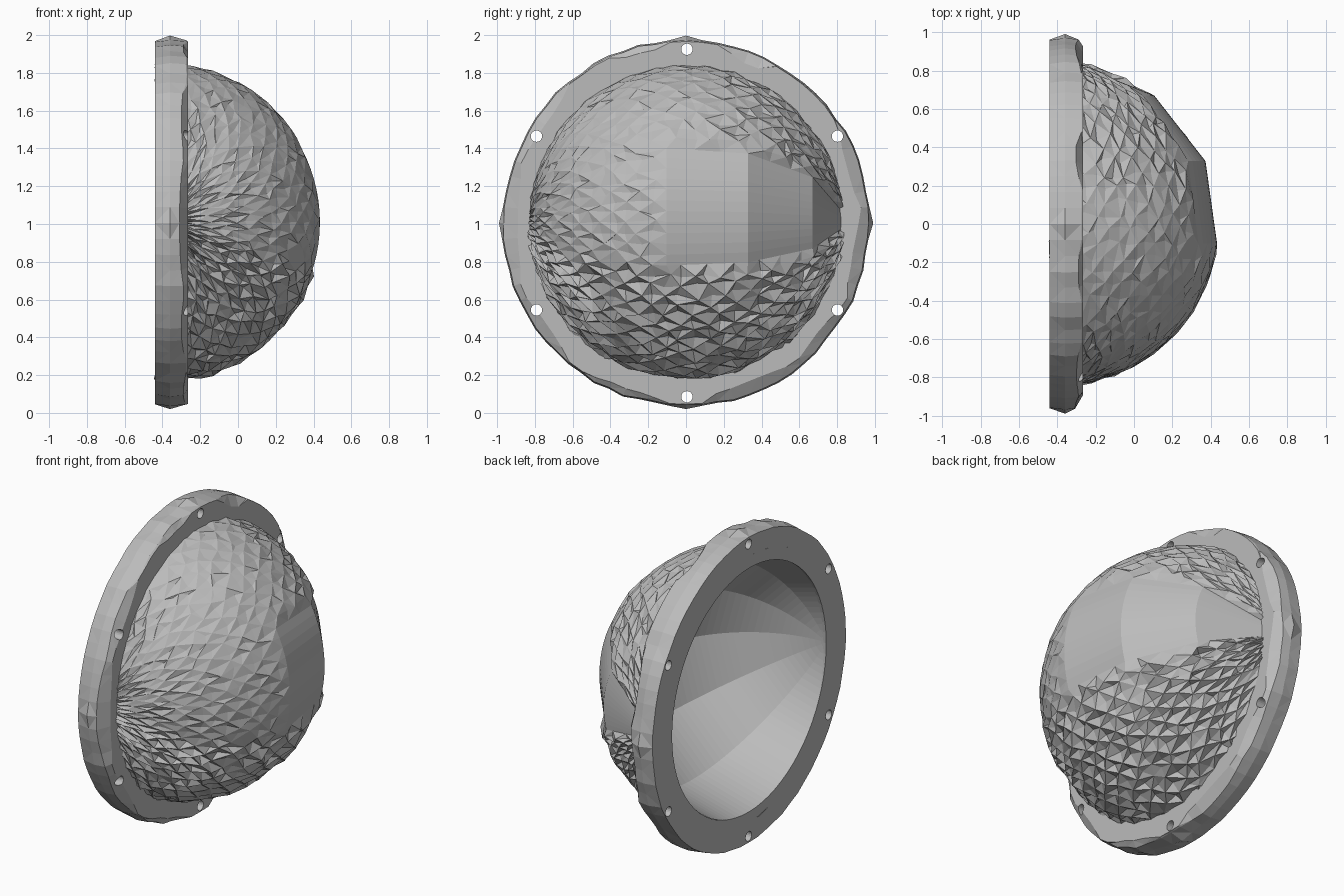
import bpy, bmesh, math, random
from mathutils import Vector, Matrix

if "Cube" in bpy.data.objects:
    bpy.data.objects.remove(bpy.data.objects["Cube"])

random.seed(7)
grey = bpy.data.materials.new("stone grey")
grey.diffuse_color = (0.5, 0.5, 0.5, 1)
grey.use_nodes = True
grey.node_tree.nodes["Principled BSDF"].inputs["Base Color"].default_value = grey.diffuse_color
CY, CZ = 0.0, 1.01
rad = math.radians


def finish(bm, name):
    bmesh.ops.remove_doubles(bm, verts=bm.verts, dist=0.0005)
    mesh = bpy.data.meshes.new(name)
    bm.to_mesh(mesh)
    bm.free()
    mesh.materials.append(grey)
    obj = bpy.data.objects.new(name, mesh)
    bpy.context.collection.objects.link(obj)
    return obj


def skin(bm, rows, flip=False, closed=False, split=False):
    """Join rows of points with faces, optionally as alternating triangles."""
    grid = [[bm.verts.new(p) for p in row] for row in rows]
    pairs = len(grid) if closed else len(grid) - 1
    for i in range(pairs):
        a, b = grid[i], grid[(i + 1) % len(grid)]
        for j in range(len(a) - 1):
            q = [a[j], a[j + 1], b[j + 1], b[j]]
            if flip:
                q.reverse()
            if split:
                if (i + j) % 2:
                    q = q[1:] + q[:1]
                bm.faces.new(q[:3])
                bm.faces.new([q[0], q[2], q[3]])
            else:
                bm.faces.new(q)


def dome_point(cx, r, lat, elev):
    """Point on a half ball whose poles lie on the y axis."""
    return Vector((cx + r * math.cos(lat) * math.cos(elev),
                   CY + r * math.sin(lat),
                   CZ + r * math.cos(lat) * math.sin(elev)))


def outer_radius(i, j, lat, elev):
    """Broad plain bands on one side, chipped scales elsewhere (degrees)."""
    r = 0.84
    plain = lat >= -7 and -16 <= elev <= 30
    if plain:
        if lat <= 83:
            middle = -7 + 30 * min(2, int((lat + 7) // 30)) + 15
            r *= math.cos(rad(15)) / math.cos(rad(lat - middle))
        return r, 0
    amp = 0.019 if elev < -16 else (0.012 if lat > 10 else 0.007)
    if abs(elev) > 84:
        amp *= 0.3
    wave = 0.6 if (i + j) % 2 else -0.6
    return r + amp * (wave + random.uniform(-0.6, 0.6)) - 0.2 * amp, 1


# Scaly outer dome
bm = bmesh.new()
lats = [-90] + [-87 + 5 * i for i in range(35)] + [90]
rows = []
for i, lat in enumerate(lats):
    row = []
    for j in range(47):
        elev = -92 + 4 * j
        r, rough = outer_radius(i, j, lat, elev)
        if abs(lat) == 90:
            r, rough = 0.835, 0
        la = lat + rough * random.uniform(-1.6, 1.6) * (abs(lat) < 85)
        el = elev + rough * random.uniform(-1.2, 1.2)
        row.append(dome_point(-0.40, r, rad(la), rad(el)))
    rows.append(row)
skin(bm, rows, flip=True, split=True)
finish(bm, "outer_dome")

# Hollow inside, made of six wide gores
bm = bmesh.new()
rows = [[dome_point(-0.44, 0.77, rad(-90 + 3 * i), rad(-90 + 30 * j))
         for j in range(7)] for i in range(61)]
skin(bm, rows)
finish(bm, "inner_bowl")

# Mounting flange with a chipped front edge: centre angle, half width, depth
chips = [(180, 22, 0.07), (215, 12, 0.05), (250, 12, 0.03), (292, 16, 0.06),
         (320, 12, 0.05), (350, 16, 0.06), (17, 14, 0.06), (68, 8, 0.06),
         (105, 10, 0.03), (145, 14, 0.05)]
bm = bmesh.new()
rows = []
N = 72
for k in range(N):
    deg = 360 * k / N
    chip = 0
    for mid, half, depth in chips:
        off = abs((deg - mid + 180) % 360 - 180)
        if off < half:
            chip = max(chip, depth * math.sqrt(1 - (off / half) ** 2))
    # four blunt points around the rim
    point = 0.018 if k % (N // 4) == 0 else 0
    wob = random.uniform(-0.008, 0.006)
    profile = [(-0.44, 0.767), (-0.44, 0.962 + wob * 0.5),
               (-0.36, 0.972 + wob + point), (-0.275 - 0.5 * chip, 0.965 + wob),
               (-0.265, 0.96 + wob * 0.5 - chip), (-0.265, 0.79),
               (-0.44, 0.767)]
    c, s = math.cos(rad(deg)), math.sin(rad(deg))
    rows.append([Vector((x, CY + r * c, CZ - 0.005 + r * s)) for x, r in profile])
skin(bm, rows, closed=True)
bmesh.ops.remove_doubles(bm, verts=bm.verts, dist=0.0005)
outer = [f for f in bm.faces if len(f.verts) == 4]
bmesh.ops.triangulate(bm, faces=outer)
bmesh.ops.recalc_face_normals(bm, faces=bm.faces)
flange = finish(bm, "flange")

# Six bolt holes
bm = bmesh.new()
for k in range(6):
    a = rad(30 + 60 * k)
    place = Matrix.Translation((-0.35, 0.005 + 0.92 * math.cos(a),
                                1.005 + 0.92 * math.sin(a)))
    bmesh.ops.create_cone(bm, cap_ends=True, segments=20, radius1=0.03,
                          radius2=0.03, depth=0.4,
                          matrix=place @ Matrix.Rotation(math.pi / 2, 4, 'Y'))
cutter = finish(bm, "hole_cutter")
cutter.hide_render = True
cut = flange.modifiers.new("bolt_holes", 'BOOLEAN')
cut.operation = 'DIFFERENCE'
cut.solver = 'EXACT'
cut.object = cutter
bpy.context.view_layer.update()
result = bpy.data.meshes.new_from_object(
    flange.evaluated_get(bpy.context.evaluated_depsgraph_get()))
flange.modifiers.clear()
flange.data = result
bpy.data.objects.remove(cutter)
